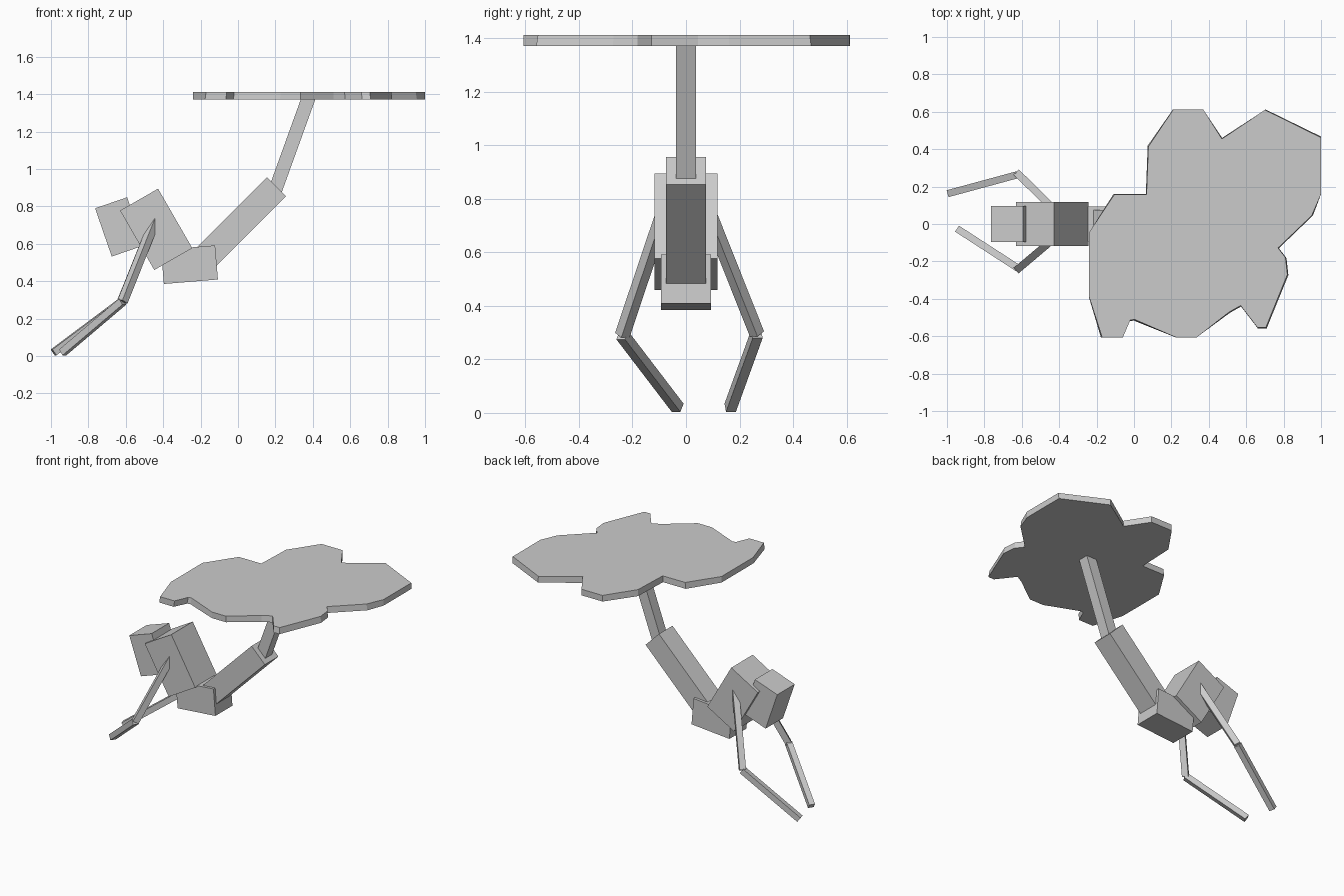
import bpy, bmesh, math
from mathutils import Vector

if "Cube" in bpy.data.objects:
    bpy.data.objects.remove(bpy.data.objects["Cube"])


def make_object(name, bm):
    bmesh.ops.recalc_face_normals(bm, faces=bm.faces)
    mesh = bpy.data.meshes.new(name)
    bm.to_mesh(mesh)
    bm.free()
    obj = bpy.data.objects.new(name, mesh)
    bpy.context.collection.objects.link(obj)
    return obj


def box(name, centre, size, rotation):
    bm = bmesh.new()
    bmesh.ops.create_cube(bm, size=1)
    bmesh.ops.scale(bm, vec=size, verts=bm.verts)
    obj = make_object(name, bm)
    obj.location = centre
    obj.rotation_euler = rotation
    return obj


def tilted_block(name, corner, along, across, half_y):
    """Block seen from the front: a corner and two edges in the xz plane."""
    a, b = Vector(along), Vector(across)
    c = Vector(corner) + (a + b) / 2
    angle = -math.atan2(a.y, a.x)
    return box(name, (c.x, 0, c.y), (a.length, half_y * 2, b.length), (0, angle, 0))


def beam(name, start, end, width):
    """Square bar running between two points."""
    a, b = Vector(start), Vector(end)
    rot = (b - a).to_track_quat('Z', 'Y').to_euler()
    return box(name, (a + b) / 2, (width, width, (b - a).length), rot)


# Head, torso and hips
tilted_block("head", (-0.765, 0.789), (0.171, 0.059), (0.091, -0.257), 0.095)
tilted_block("torso", (-0.631, 0.777), (0.203, 0.117), (0.184, -0.317), 0.117)
tilted_block("hips", (-0.412, 0.567), (0.289, 0.024), (0.016, -0.182), 0.093)

# Raised rear limb: thick lower part, thin upper part
tilted_block("rear_limb", (0.155, 0.955), (0.102, -0.102), (-0.43, -0.43), 0.074)
beam("rear_stem", (0.186, 0, 0.85), (0.381, 0, 1.39), 0.073)

# Arms, each with its own elbow and hand position
for side, sign, elbow, hand in (
    ("left", 1, (-0.617, 0.265, 0.295), (-0.986, 0.165, 0.019)),
    ("right", -1, (-0.617, -0.238, 0.29), (-0.937, -0.031, 0.019)),
):
    beam(side + "_upper_arm", (-0.43, sign * 0.08, 0.76), elbow, 0.04)
    beam(side + "_forearm", elbow, hand, 0.038)

# Flat irregular canopy, slightly wider at the bottom
outline = [
    (0.21, 0.612), (0.37, 0.612), (0.47, 0.455), (0.70, 0.610), (1.0, 0.462),
    (1.0, 0.16), (0.95, 0.045), (0.77, -0.128), (0.81, -0.18), (0.82, -0.27),
    (0.705, -0.553), (0.66, -0.553), (0.57, -0.436), (0.51, -0.47),
    (0.334, -0.607), (0.227, -0.607), (0.003, -0.51), (-0.02, -0.514),
    (-0.06, -0.607), (-0.17, -0.607), (-0.24, -0.39), (-0.24, -0.045),
    (-0.104, 0.158), (0.067, 0.158), (0.077, 0.414),
]
bm = bmesh.new()
top, bottom = [], []
for x, y in outline:
    top.append(bm.verts.new((x, y, 1.412)))
    bx = min(1.0, max(-0.24, 0.38 + (x - 0.38) * 1.012))
    by = min(0.612, max(-0.607, y * 1.012))
    bottom.append(bm.verts.new((bx, by, 1.37)))
bm.faces.new(top)
bm.faces.new(bottom[::-1])
n = len(outline)
for i in range(n):
    j = (i + 1) % n
    bm.faces.new((top[i], top[j], bottom[j], bottom[i]))
make_object("canopy", bm)
